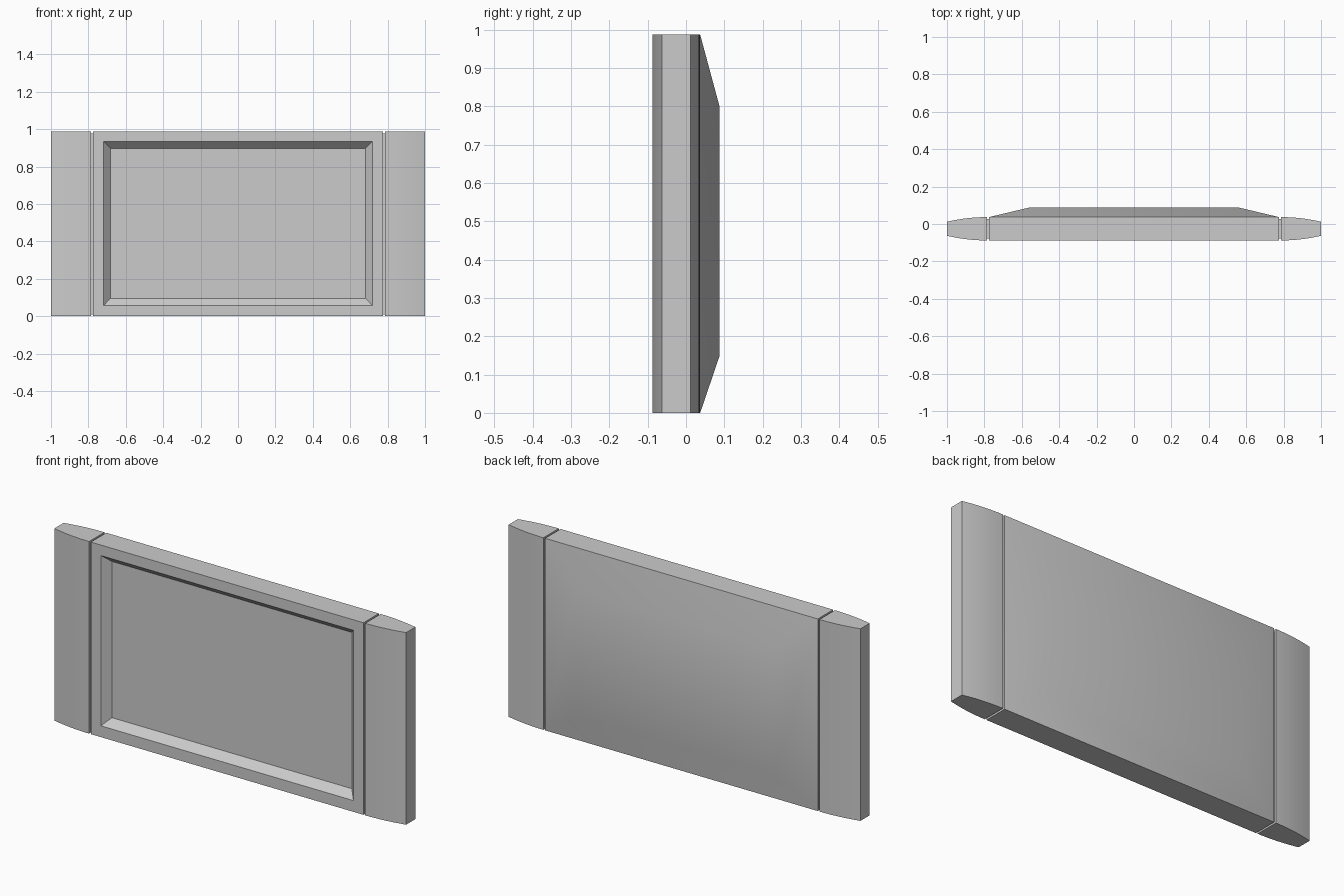
import bpy, bmesh, math

cube = bpy.data.objects.get("Cube")
if cube:
    bpy.data.objects.remove(cube, do_unlink=True)

grey = bpy.data.materials.new("light_grey")
grey.use_nodes = True
colour = (0.6, 0.6, 0.6, 1)
grey.diffuse_color = colour
grey.node_tree.nodes["Principled BSDF"].inputs["Base Color"].default_value = colour

HEIGHT = 0.987
FRONT, BACK = -0.088, 0.037


def finish(name, bm):
    bmesh.ops.recalc_face_normals(bm, faces=bm.faces)
    mesh = bpy.data.meshes.new(name)
    bm.to_mesh(mesh)
    bm.free()
    mesh.materials.append(grey)
    obj = bpy.data.objects.new(name, mesh)
    bpy.context.collection.objects.link(obj)
    bpy.ops.object.select_all(action='DESELECT')
    obj.select_set(True)
    bpy.context.view_layer.objects.active = obj
    bpy.ops.object.shade_smooth_by_angle(angle=math.radians(30))
    return obj


def loft_rectangles(name, sections):
    """Join rectangles (half width, bottom, top, y) and cap both ends."""
    bm = bmesh.new()
    rings = [[bm.verts.new(p) for p in
              ((-w, y, lo), (w, y, lo), (w, y, hi), (-w, y, hi))]
             for w, lo, hi, y in sections]
    for a, b in zip(rings, rings[1:]):
        for i in range(4):
            j = (i + 1) % 4
            bm.faces.new((a[i], a[j], b[j], b[i]))
    bm.faces.new(rings[0])
    bm.faces.new(rings[-1])
    return finish(name, bm)


def extrude_outline(name, outline, bottom, top):
    bm = bmesh.new()
    base = bm.faces.new([bm.verts.new((x, y, bottom)) for x, y in outline])
    grown = bmesh.ops.extrude_face_region(bm, geom=[base])["geom"]
    verts = [v for v in grown if isinstance(v, bmesh.types.BMVert)]
    bmesh.ops.translate(bm, verts=verts, vec=(0, 0, top - bottom))
    return finish(name, bm)


# Main body: sunken screen, bevelled bezel, straight rim and raised back
loft_rectangles("screen_body", [
    (0.682, 0.095, 0.898, -0.05),
    (0.718, 0.058, 0.933, FRONT),
    (0.775, 0, HEIGHT, FRONT),
    (0.775, 0, HEIGHT, BACK),
    (0.56, 0.15, 0.798, 0.088),
])

# Side panels: thickness tapers along a gentle curve to a flat outer edge
STEPS = 8
MIDDLE = (FRONT + BACK) / 2
curve = []
for i in range(STEPS + 1):
    t = i / STEPS
    curve.append((0.785 + 0.215 * t, (BACK - FRONT) / 2 - 0.025 * t ** 2))

for label, side in (("left", 1), ("right", -1)):
    outline = [(side * x, MIDDLE - h) for x, h in curve]
    outline += [(side * x, MIDDLE + h) for x, h in reversed(curve)]
    extrude_outline(label + "_side_panel", outline, 0, HEIGHT)

    # Recessed strip closing the gap beside the body
    strip = [(side * x, y) for x, y in
             ((0.774, FRONT + 0.01), (0.786, FRONT + 0.01),
              (0.786, BACK - 0.01), (0.774, BACK - 0.01))]
    extrude_outline(label + "_joint_strip", strip, 0.01, HEIGHT - 0.01)
